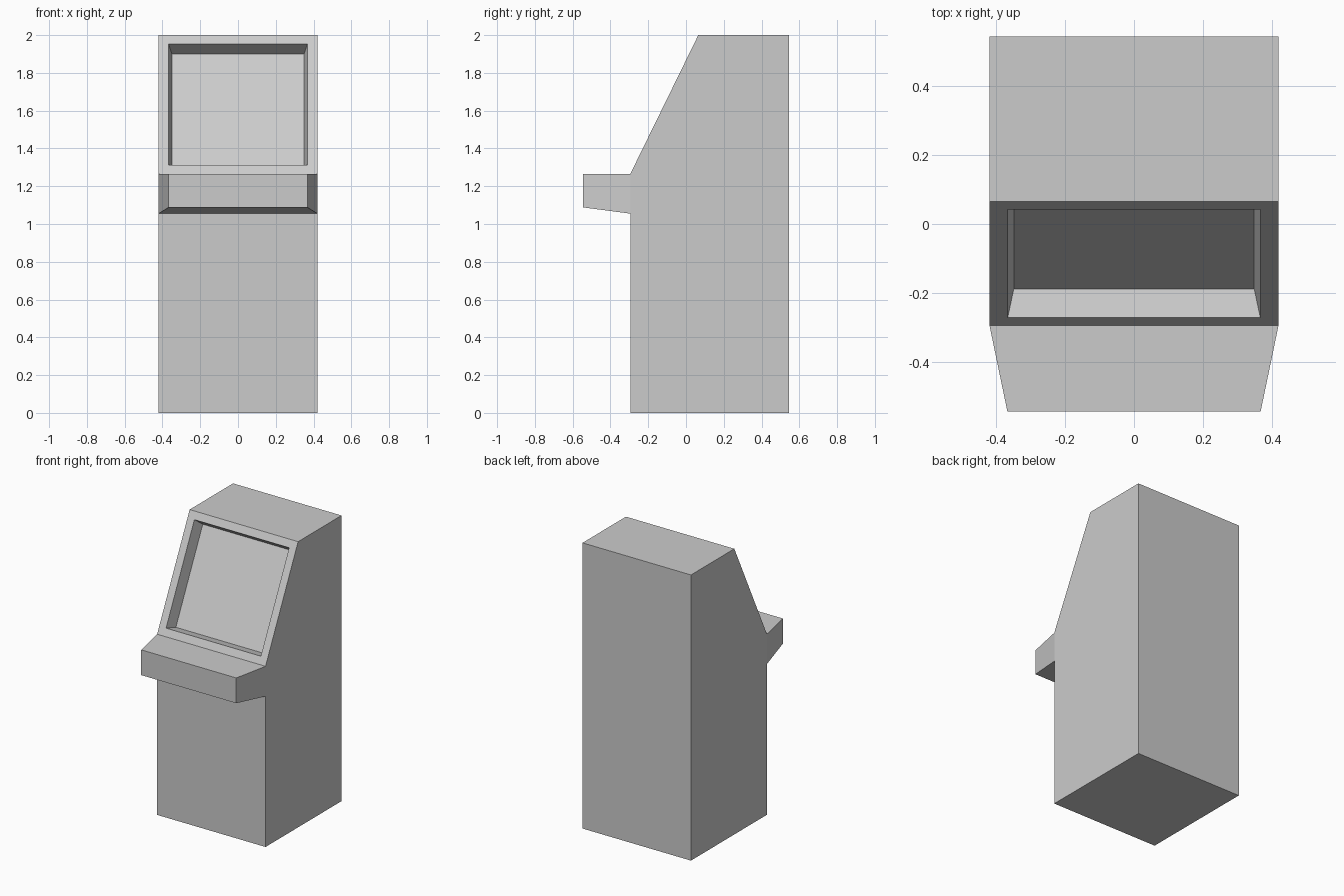
import bpy, bmesh

if "Cube" in bpy.data.objects:
    bpy.data.objects.remove(bpy.data.objects["Cube"])

HALF_W = 0.42

# Cabinet side profile (y, z), from the base front corner upwards
profile = [(-0.295, 0), (-0.295, 1.055), (-0.295, 1.265),
           (0.065, 2.0), (0.545, 2.0), (0.545, 0)]

bm = bmesh.new()
left = [bm.verts.new((-HALF_W, y, z)) for y, z in profile]
right = [bm.verts.new((HALF_W, y, z)) for y, z in profile]
bm.faces.new(left)
bm.faces.new(right[::-1])
strips = []
for i in range(len(profile)):
    j = (i + 1) % len(profile)
    strips.append(bm.faces.new((left[i], right[i], right[j], left[j])))
shelf, slope = strips[1], strips[2]
bmesh.ops.recalc_face_normals(bm, faces=bm.faces)

# Recessed screen: frame border, then a sunken, slightly tapered panel
bmesh.ops.inset_individual(bm, faces=[slope], thickness=0.075)
bmesh.ops.inset_individual(bm, faces=[slope], thickness=0.025, depth=-0.084)

# Control shelf: pull the front band out, narrowing it and raising its underside
front = bmesh.ops.extrude_discrete_faces(bm, faces=[shelf])["faces"][0]
for v in front.verts:
    v.co.y = -0.545
    v.co.x *= 0.368 / HALF_W
    if v.co.z < 1.1:
        v.co.z = 1.088

bmesh.ops.remove_doubles(bm, verts=bm.verts, dist=0.0001)
bmesh.ops.recalc_face_normals(bm, faces=bm.faces)
mesh = bpy.data.meshes.new("arcade_cabinet")
bm.to_mesh(mesh)
bm.free()
bpy.context.collection.objects.link(bpy.data.objects.new("arcade_cabinet", mesh))
